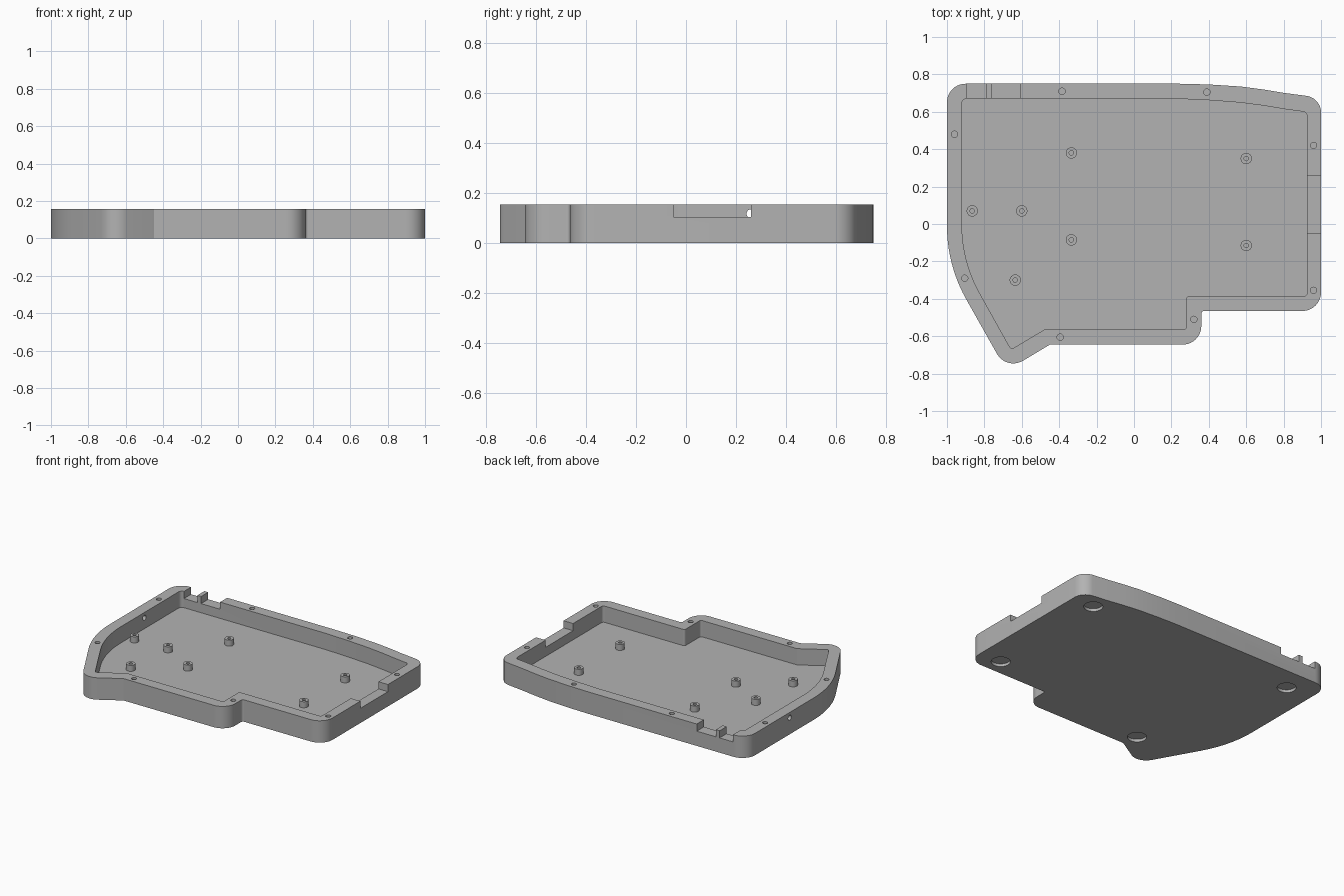
import bpy, bmesh, math
from mathutils import Vector, Matrix

HEIGHT, FLOOR, NOTCH = 0.156, 0.04, 0.105

cube = bpy.data.objects.get("Cube")
if cube:
    bpy.data.objects.remove(cube, do_unlink=True)

grey = bpy.data.materials.new("plain grey")
grey.use_nodes = True
grey.diffuse_color = (0.45, 0.45, 0.45, 1)
grey.node_tree.nodes["Principled BSDF"].inputs["Base Color"].default_value = (0.45, 0.45, 0.45, 1)


def rounded(corners, steps=10):
    """Turn (x, y, radius) corners into an outline with arcs."""
    outline = []
    for i, (x, y, r) in enumerate(corners):
        p = Vector((x, y))
        if r == 0:
            outline.append(p)
            continue
        a = (Vector(corners[i - 1][:2]) - p).normalized()
        b = (Vector(corners[(i + 1) % len(corners)][:2]) - p).normalized()
        half = a.angle(b) / 2
        centre = p + (a + b).normalized() * r / math.sin(half)
        reach = r / math.tan(half)
        start, end = p + a * reach - centre, p + b * reach - centre
        for k in range(steps + 1):
            t = k / steps
            sweep = start.angle(end)
            outline.append(centre + (start * math.sin((1 - t) * sweep)
                                     + end * math.sin(t * sweep)) / math.sin(sweep))
    return outline


def add_object(name, bm):
    bmesh.ops.recalc_face_normals(bm, faces=bm.faces)
    mesh = bpy.data.meshes.new(name)
    bm.to_mesh(mesh)
    bm.free()
    mesh.materials.append(grey)
    obj = bpy.data.objects.new(name, mesh)
    bpy.context.collection.objects.link(obj)
    return obj


def slab(name, outline, bottom, top):
    bm = bmesh.new()
    face = bm.faces.new([bm.verts.new((p.x, p.y, bottom)) for p in outline])
    new = bmesh.ops.extrude_face_region(bm, geom=[face])["geom"]
    bmesh.ops.translate(bm, vec=(0, 0, top - bottom),
                        verts=[v for v in new if isinstance(v, bmesh.types.BMVert)])
    return add_object(name, bm)


def box(name, x0, x1, y0, y1, z0, z1):
    return slab(name, [Vector(c) for c in ((x0, y0), (x1, y0), (x1, y1), (x0, y1))], z0, z1)


def cylinders(name, spots, radius, bottom, top, sides=24):
    bm = bmesh.new()
    for x, y in spots:
        bmesh.ops.create_cone(bm, cap_ends=True, segments=sides, radius1=radius, radius2=radius,
                              depth=top - bottom,
                              matrix=Matrix.Translation((x, y, (top + bottom) / 2)))
    return add_object(name, bm)


def cut(target, cutter):
    cutter.hide_render = True
    mod = target.modifiers.new(cutter.name, "BOOLEAN")
    mod.operation, mod.solver, mod.object = "DIFFERENCE", "EXACT", cutter
    bpy.context.view_layer.objects.active = target
    bpy.ops.object.modifier_apply(modifier=mod.name)
    bpy.data.objects.remove(cutter, do_unlink=True)


def smooth(obj):
    bpy.ops.object.select_all(action="DESELECT")
    obj.select_set(True)
    bpy.context.view_layer.objects.active = obj
    bpy.ops.object.shade_smooth_by_angle(angle=math.radians(25))


# Outer and inner outlines of the tray
outer = rounded([
    (-1, 0.75, 0.1), (0.24, 0.75, 0), (0.4, 0.746, 0), (0.57, 0.735, 0), (0.7, 0.718, 0),
    (0.8, 0.701, 0), (1, 0.675, 0.09), (1, -0.465, 0.1), (0.36, -0.465, 0.015),
    (0.36, -0.645, 0.1), (-0.45, -0.645, 0), (-0.682, -0.784, 0.1), (-1, -0.22, 0.8)])
inner = rounded([
    (-0.92, 0.67, 0.025), (0.22, 0.67, 0), (0.4, 0.662, 0), (0.57, 0.649, 0), (0.7, 0.632, 0),
    (0.8, 0.615, 0), (0.925, 0.598, 0.025), (0.925, -0.385, 0.015), (0.28, -0.385, 0.015),
    (0.28, -0.565, 0.015), (-0.48, -0.565, 0), (-0.657, -0.671, 0.015), (-0.92, -0.2, 0.75)])

# Tray body with its cavity
tray = slab("tray_body", outer, 0, HEIGHT)
cut(tray, slab("cavity", inner, FLOOR, 0.3))

# Connector notches in the right and back walls
cut(tray, box("side_notch", 0.85, 1.1, -0.05, 0.26, NOTCH, 0.3))
for x0, x1 in ((-0.895, -0.79), (-0.76, -0.61)):
    cut(tray, box("back_notch", x0, x1, 0.6, 0.85, NOTCH, 0.3))

# Lid screw holes in the rim
screws = [(-0.96, 0.48), (-0.385, 0.71), (0.39, 0.705), (0.96, 0.42),
          (0.96, -0.355), (0.32, -0.51), (-0.395, -0.605), (-0.905, -0.29)]
cut(tray, cylinders("screw_holes", screws, 0.017, 0.06, 0.3))

# Round access hole through the left-hand wall
access = cylinders("access_hole", [(0, 0)], 0.018, -0.1, 0.1)
access.data.transform(Matrix.Translation((-0.96, 0.26, 0.118)) @ Matrix.Rotation(math.pi / 2, 4, "Y"))
cut(tray, access)

# Shallow foot recesses underneath
feet = [(0.83, 0.58), (0.83, -0.35), (-0.8, 0.58), (-0.47, -0.53)]
cut(tray, cylinders("foot_recesses", feet, 0.062, -0.1, 0.02, 32))
smooth(tray)

# Hollow board standoffs on the floor
posts = [(-0.335, 0.38), (0.6, 0.35), (-0.865, 0.07), (-0.6, 0.07),
         (-0.335, -0.085), (0.6, -0.115), (-0.635, -0.3)]
for x, y in posts:
    post = cylinders("standoff", [(x, y)], 0.03, FLOOR - 0.005, 0.083)
    cut(post, cylinders("standoff_bore", [(x, y)], 0.012, FLOOR, 0.2, 16))
    smooth(post)
